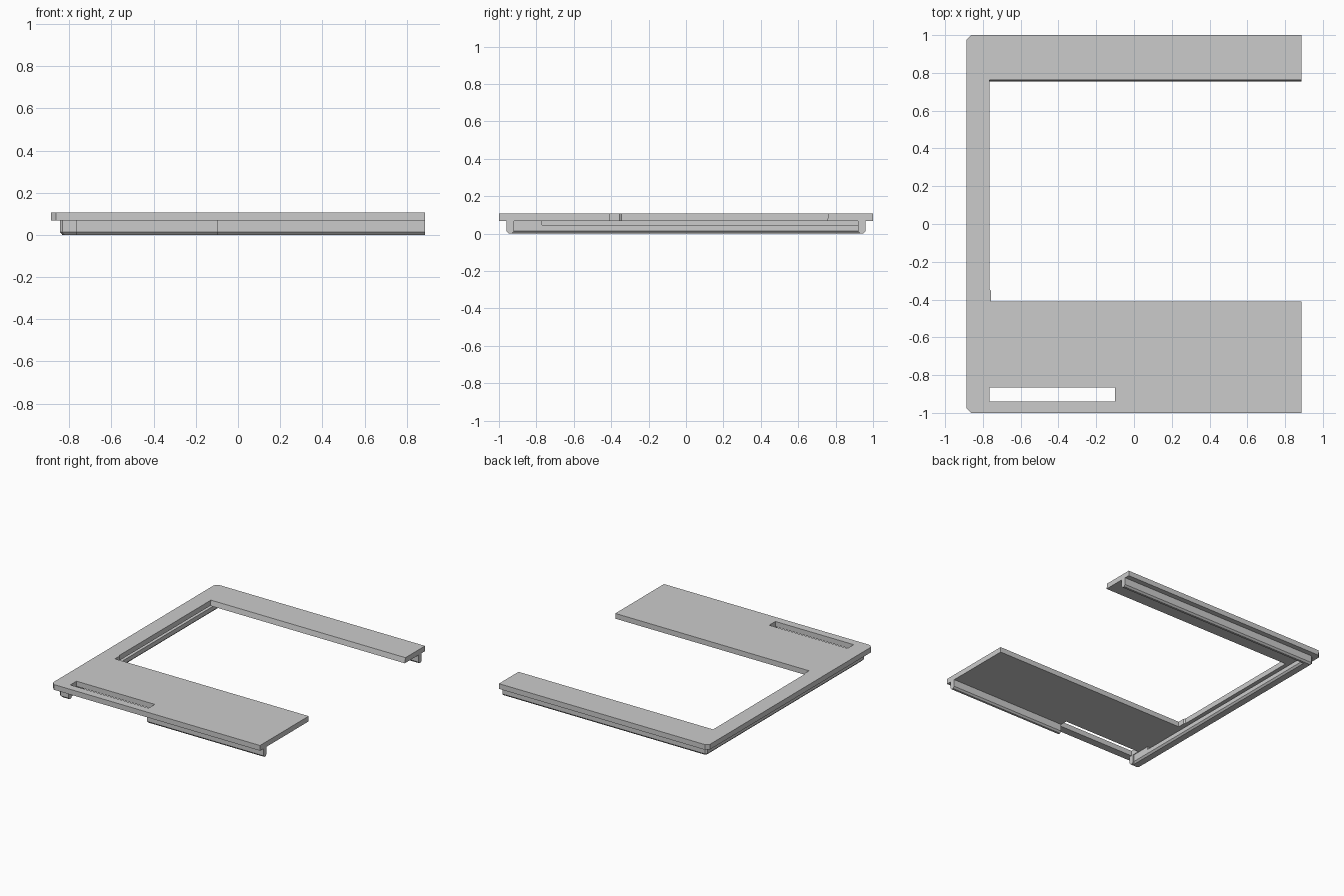
import bpy
import bmesh

cube = bpy.data.objects.get("Cube")
if cube:
    bpy.data.objects.remove(cube, do_unlink=True)

grey = bpy.data.materials.new("plain grey")
grey.use_nodes = True
COLOUR = (0.6, 0.6, 0.6, 1)
grey.diffuse_color = COLOUR
grey.node_tree.nodes["Principled BSDF"].inputs["Base Color"].default_value = COLOUR

END = 0.887       # half width in x
UNDER = 0.067     # underside of the plate
TOP = 0.107


def loft(name, layers):
    """Stack matching outlines, given as (z, points), into a closed solid."""
    bm = bmesh.new()
    rings = [[bm.verts.new((x, y, z)) for x, y in pts] for z, pts in layers]
    bm.faces.new(rings[0])
    bm.faces.new(rings[-1])
    n = len(rings[0])
    for low, high in zip(rings, rings[1:]):
        for i in range(n):
            j = (i + 1) % n
            bm.faces.new((low[i], low[j], high[j], high[i]))
    bmesh.ops.recalc_face_normals(bm, faces=bm.faces)
    mesh = bpy.data.meshes.new(name)
    bm.to_mesh(mesh)
    bm.free()
    mesh.materials.append(grey)
    obj = bpy.data.objects.new(name, mesh)
    bpy.context.collection.objects.link(obj)
    return obj


def cut(target, name, x0, x1, y0, y1, z0, z1):
    """Subtract a box from the target and discard the cutter."""
    box = [(x0, y0), (x1, y0), (x1, y1), (x0, y1)]
    cutter = loft(name, [(z0, box), (z1, box)])
    cutter.hide_render = True
    mod = target.modifiers.new(name, 'BOOLEAN')
    mod.operation = 'DIFFERENCE'
    mod.solver = 'EXACT'
    mod.object = cutter
    bpy.context.view_layer.objects.active = target
    bpy.ops.object.modifier_apply(modifier=name)
    bpy.data.objects.remove(cutter, do_unlink=True)


def plate_outline(back_edge):
    c = 0.025
    return [(END, -1), (END, -0.41), (-0.757, -0.41), (-0.757, -0.355),
            (-0.764, -0.345), (-0.764, back_edge), (END, back_edge), (END, 1),
            (-END + c, 1), (-END, 1 - c), (-END, -1 + c), (-END + c, -1)]


def rail_outline(inset):
    out, inn = 0.96 - inset, 0.92 + inset
    side, inner_side, c = -0.845 + inset, -0.77 - inset, 0.012
    return [(END, -out), (END, -inn), (inner_side, -inn), (inner_side, inn),
            (END, inn), (END, out), (side + c, out), (side, out - c),
            (side, -out + c), (side + c, -out)]


# Flat C-shaped top with a long slot near the front
plate = loft("top_plate", [(UNDER, plate_outline(0.755)), (TOP, plate_outline(0.763))])
cut(plate, "slot", -0.765, -0.1, -0.94, -0.865, 0, 0.2)

# Rail under the plate, chamfered along its lower edges
rail = loft("under_rail", [(0, rail_outline(0.012)), (0.013, rail_outline(0)),
                           (UNDER + 0.004, rail_outline(0))])
# Opening in the front rail below the slot, and the groove along the side rail
cut(rail, "front_gap", -0.765, -0.1, -1.1, -0.865, -0.1, 0.2)
cut(rail, "side_groove", -0.81, -0.7, -0.77, 0.92, 0.045, UNDER)
